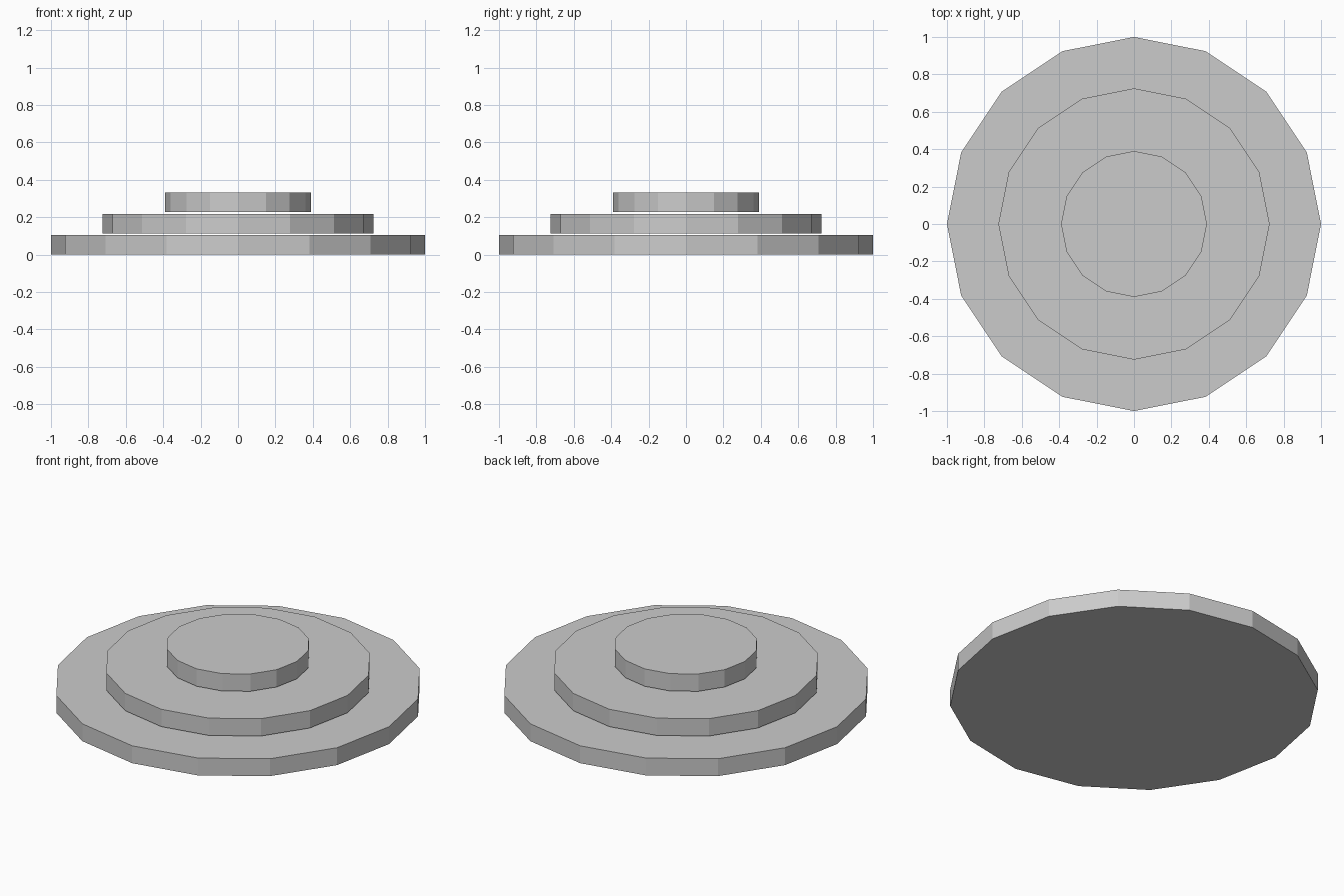
import bpy

if "Cube" in bpy.data.objects:
    bpy.data.objects.remove(bpy.data.objects["Cube"])

SIDES = 16
HEIGHT = 0.104   # thickness of each disc
PITCH = 0.1135   # vertical spacing, leaves a thin gap between discs


def disc(name, radius, level):
    bpy.ops.mesh.primitive_cylinder_add(
        vertices=SIDES, radius=radius, depth=HEIGHT,
        location=(0, 0, level * PITCH + HEIGHT / 2))
    bpy.context.object.name = name


# Three stacked faceted discs, shrinking upward
disc("bottom_disc", 1.0, 0)
disc("middle_disc", 0.725, 1)
disc("top_disc", 0.39, 2)
